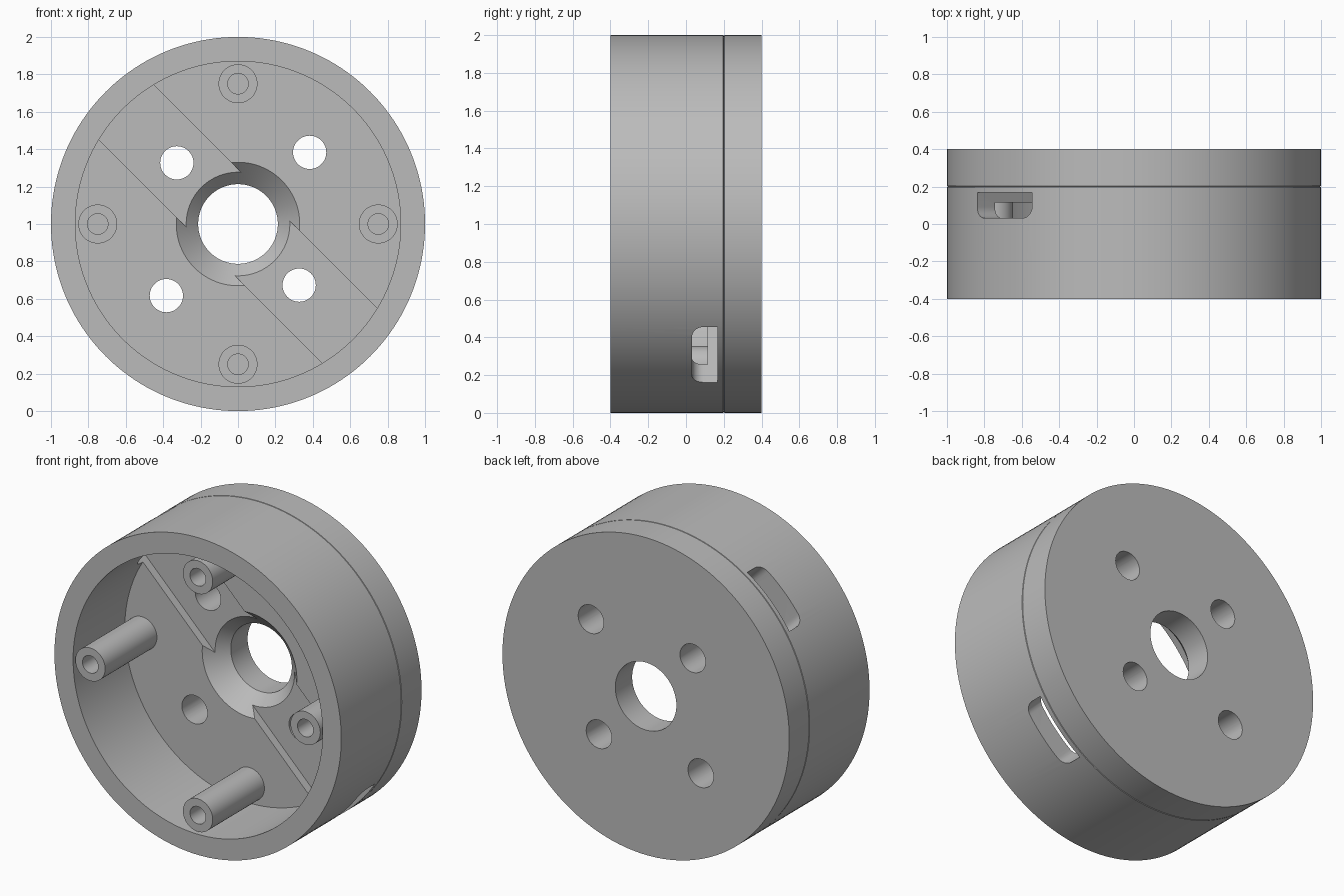
import bpy, bmesh, math
from mathutils import Matrix, Vector

if "Cube" in bpy.data.objects:
    bpy.data.objects.remove(bpy.data.objects["Cube"])

CZ = 1.0          # height of the housing axis
FLOOR = 0.115     # depth of the cavity floor
grey = bpy.data.materials.new("plain grey")
grey.diffuse_color = (0.5, 0.5, 0.5, 1)
grey.use_nodes = True
grey.node_tree.nodes["Principled BSDF"].inputs["Base Color"].default_value = grey.diffuse_color


def finish(name, bm):
    """Turn a bmesh into an object centred on the housing axis."""
    bmesh.ops.recalc_face_normals(bm, faces=bm.faces)
    me = bpy.data.meshes.new(name)
    bm.to_mesh(me)
    bm.free()
    me.materials.append(grey)
    ob = bpy.data.objects.new(name, me)
    ob.location.z = CZ
    bpy.context.collection.objects.link(ob)
    return ob


def lathe(name, profile, steps, x=0, z=0):
    """Revolve a closed (radius, y) profile about the y direction."""
    bm = bmesh.new()
    rings = []
    for i in range(steps):
        a = 2 * math.pi * i / steps
        rings.append([bm.verts.new((x + r * math.cos(a), y, z + r * math.sin(a)))
                      for r, y in profile])
    n = len(profile)
    for i in range(steps):
        p, q = rings[i], rings[(i + 1) % steps]
        for j in range(n):
            k = (j + 1) % n
            bm.faces.new((p[j], p[k], q[k], q[j]))
    return finish(name, bm)


def rod(name, x, z, r, y0, y1, steps=48):
    bm = bmesh.new()
    bmesh.ops.create_cone(bm, cap_ends=True, segments=steps, radius1=r, radius2=r,
                          depth=y1 - y0)
    bm.transform(Matrix.Translation((x, (y0 + y1) / 2, z))
                 @ Matrix.Rotation(math.pi / 2, 4, 'X'))
    return finish(name, bm)


def cut(target, cutter):
    cutter.hide_render = True
    mod = target.modifiers.new("cut", 'BOOLEAN')
    mod.operation, mod.solver, mod.object = 'DIFFERENCE', 'EXACT', cutter
    bpy.context.view_layer.objects.active = target
    bpy.ops.object.modifier_apply(modifier=mod.name)
    bpy.data.objects.remove(cutter)


def smooth(ob):
    bpy.ops.object.select_all(action='DESELECT')
    ob.select_set(True)
    bpy.context.view_layer.objects.active = ob
    bpy.ops.object.shade_smooth_by_angle(angle=math.radians(30))


# housing: open cup with countersunk bore and a fine seam groove
housing = lathe("housing", [(0.213, 0.4), (0.213, 0.232), (0.33, FLOOR), (0.87, FLOOR),
                            (0.87, -0.4), (1, -0.4), (1, 0.197), (0.994, 0.2),
                            (1, 0.203), (1, 0.4)], 160)

# diagonal channel: rounded at the front edge, also opens the two wall slots
HALF, R, Y0, Y1 = 0.207, 0.06, 0.032, 0.168
section = [(HALF, Y1)]
for side in (1, -1):
    arc = [(side * (HALF - R + R * math.cos(a)), Y0 + R - R * math.sin(a))
           for a in (math.pi / 2 * i / 8 for i in range(9))]
    section += arc if side > 0 else arc[::-1]
section.append((-HALF, Y1))
along, across = Vector((1, 0, -1)).normalized(), Vector((1, 0, 1)).normalized()
bm = bmesh.new()
ends = [[bm.verts.new(along * s + across * t + Vector((0, y, 0))) for t, y in section]
        for s in (-1.2, 1.2)]
for ring in ends:
    bm.faces.new(ring)
for i in range(len(section)):
    j = (i + 1) % len(section)
    bm.faces.new((ends[0][i], ends[0][j], ends[1][j], ends[1][i]))
cut(housing, finish("channel_cutter", bm))

# four mounting holes through the back plate
for x, z in ((-0.327, 0.327), (0.327, -0.327), (0.383, 0.383), (-0.383, -0.383)):
    cut(housing, rod("hole_cutter", x, z, 0.089, 0.0, 0.6))
smooth(housing)

# four screw posts with blind holes
for i, side in enumerate(("right", "top", "left", "bottom")):
    a = math.pi / 2 * i
    x, z = 0.75 * math.cos(a), 0.75 * math.sin(a)
    post = rod("screw_post_" + side, x, z, 0.104, -0.4, FLOOR + 0.01)
    cut(post, rod("screw_cutter", x, z, 0.055, -0.5, 0.0, 32))
    smooth(post)
